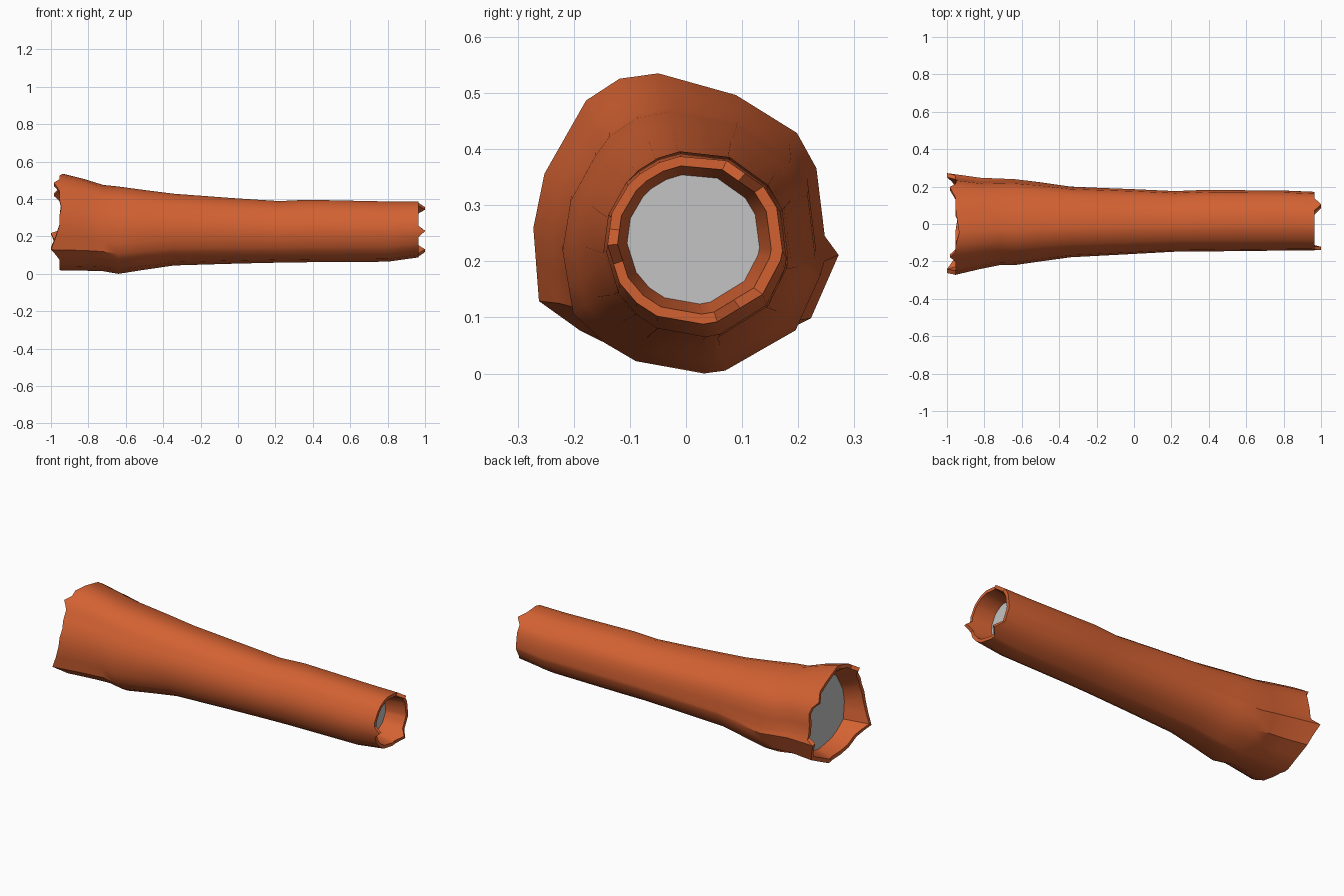
import bpy, bmesh, math

if "Cube" in bpy.data.objects:
    bpy.data.objects.remove(bpy.data.objects["Cube"])

def material(name, rgb):
    m = bpy.data.materials.new(name)
    m.diffuse_color = (*rgb, 1)
    m.use_nodes = True
    m.node_tree.nodes["Principled BSDF"].inputs["Base Color"].default_value = m.diffuse_color
    return m

bark = material("orange_brown_bark", (0.65, 0.12, 0.032))
plug = material("grey_core", (0.55, 0.55, 0.55))

# Lumpy outline (y, z) of the wide broken end
OUT = [(-.05, .535), (-.12, .525), (-.18, .485), (-.205, .44), (-.255, .35), (-.275, .25),
       (-.265, .115), (-.19, .06), (-.12, .025), (.025, 0), (.07, .005), (.225, .083),
       (.275, .2), (.25, .235), (.235, .36), (.2, .425), (.09, .495)]
lump = [(y / .275, (z - .267) / .267) for y, z in OUT]
rnd = [(math.cos(a), math.sin(a)) for a in (math.atan2(z, y) for y, z in lump)]

def section(w, y0, y1, z0, z1):
    """Blend circle -> lumpy outline, add edge midpoints, fit to the box."""
    p = [(a[0] + (b[0] - a[0]) * w, a[1] + (b[1] - a[1]) * w) for a, b in zip(rnd, lump)]
    q = []
    for i, a in enumerate(p):
        b = p[(i + 1) % len(p)]
        q += [a, ((a[0] + b[0]) / 2, (a[1] + b[1]) / 2)]
    ys, zs = [a[0] for a in q], [a[1] for a in q]
    fy = lambda v: y0 + (v - min(ys)) / (max(ys) - min(ys)) * (y1 - y0)
    fz = lambda v: z0 + (v - min(zs)) / (max(zs) - min(zs)) * (z1 - z0)
    return [(fy(a), fz(b)) for a, b in q]

# Splinters: ring index -> offset along the log
LEFT = {12: -.045, 11: -.02, 13: -.02, 24: -.045, 23: -.02, 4: -.03, 5: -.012,
        30: -.03, 0: .02, 1: .01, 33: .01, 18: .01, 8: .01, 28: .008}
RIGHT = {10: .035, 31: .035, 21: .035}

# x, lumpiness, y min, y max, z min, z max, end splinters
STATIONS = [
    (-.85, .9, -.12, .12, .12, .40, {}),          # inner plug, wide end
    (-.86, .9, -.215, .205, .06, .46, {}),
    (-.955, 1, -.25, .25, .04, .515, LEFT),       # inner rim
    (-.955, 1, -.272, .272, .018, .535, LEFT),    # outer rim
    (-.82, .8, -.24, .247, .017, .506, {}),
    (-.72, .6, -.22, .243, .014, .475, {}),
    (-.64, .55, -.22, .24, 0, .467, {}),
    (-.5, .4, -.2, .223, .022, .448, {}),
    (-.34, .25, -.178, .2, .045, .428, {}),
    (0, .12, -.16, .186, .055, .403, {}),
    (.22, .1, -.148, .176, .06, .389, {}),
    (.37, .1, -.147, .182, .062, .396, {}),
    (.8, .05, -.142, .179, .065, .387, {}),
    (.965, 0, -.14, .172, .088, .387, RIGHT),     # outer rim
    (.965, 0, -.122, .152, .106, .37, RIGHT),     # inner rim
    (.85, 0, -.105, .131, .124, .354, {}),        # inner plug, narrow end
]

bm = bmesh.new()
rings = []
for x, w, y0, y1, z0, z1, off in STATIONS[1:]:
    rings.append([bm.verts.new((x + off.get(i, 0), y, z))
                  for i, (y, z) in enumerate(section(w, y0, y1, z0, z1))])
n = len(rings[0])
for a, b in zip(rings, rings[1:]):
    for i in range(n):
        j = (i + 1) % n
        bm.faces.new((a[i], a[j], b[j], b[i]))
# Grey plugs closing the hollow at both ends
for r in (rings[0], rings[-1]):
    bm.faces.new(r).material_index = 1
bmesh.ops.recalc_face_normals(bm, faces=bm.faces)

mesh = bpy.data.meshes.new("hollow_log")
bm.to_mesh(mesh)
bm.free()
mesh.materials.append(bark)
mesh.materials.append(plug)
log = bpy.data.objects.new("hollow_log", mesh)
bpy.context.collection.objects.link(log)
bpy.context.view_layer.objects.active = log
log.select_set(True)
bpy.ops.object.shade_smooth_by_angle(angle=math.radians(35))
